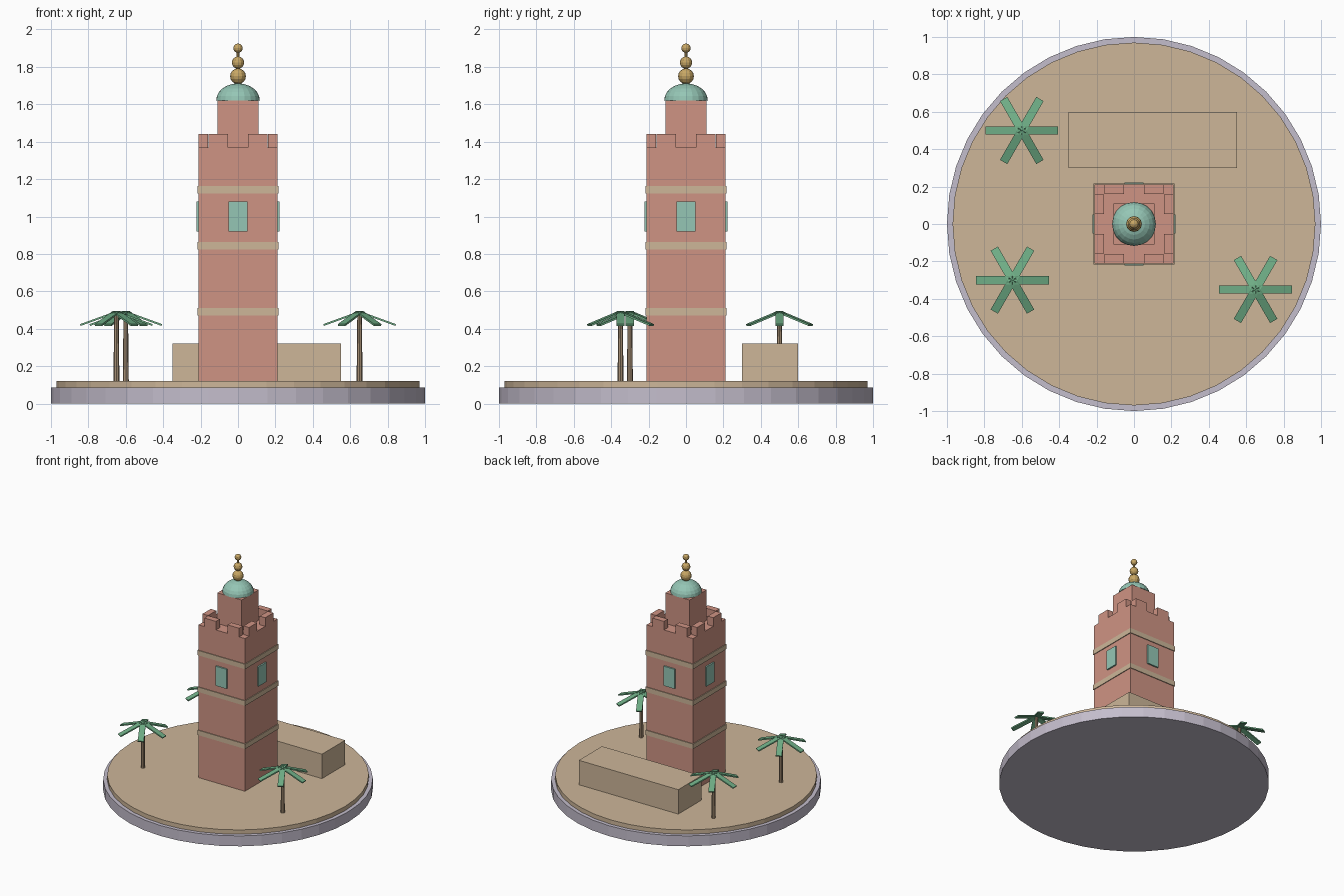
import bpy, math
from mathutils import Matrix, Vector

old = bpy.data.objects.get("Cube")
if old:
    bpy.data.objects.remove(old, do_unlink=True)


def material(name, hex_code):
    rgb = [int(hex_code[i:i + 2], 16) / 255 for i in (0, 2, 4)]
    col = [c / 12.92 if c < 0.04 else ((c + 0.055) / 1.055) ** 2.4 for c in rgb] + [1]
    m = bpy.data.materials.new(name)
    m.use_nodes = True
    m.diffuse_color = col
    m.node_tree.nodes["Principled BSDF"].inputs["Base Color"].default_value = col
    return m


STONE = material("pale_lavender_stone", "C4BDCC")
SAND = material("sand", "CDB699")
CLAY = material("terracotta", "CF9484")
TEAL = material("teal_tile", "95C6B5")
GOLD = material("gold", "C8A765")
BARK = material("palm_bark", "A58E74")
LEAF = material("palm_green", "6FAE86")


def finish(name, mat):
    ob = bpy.context.object
    ob.name = ob.data.name = name
    ob.data.materials.append(mat)
    return ob


def box(name, mat, x0, x1, y0, y1, z0, z1):
    bpy.ops.mesh.primitive_cube_add(size=1)
    ob = finish(name, mat)
    mid = Vector((x0 + x1, y0 + y1, z0 + z1)) / 2
    ob.data.transform(Matrix.Translation(mid)
                      @ Matrix.Diagonal((x1 - x0, y1 - y0, z1 - z0, 1)))
    return ob


def frustum(name, mat, sides, r0, r1, x, y, z0, z1):
    bpy.ops.mesh.primitive_cone_add(vertices=sides, radius1=r0, radius2=r1,
                                    depth=z1 - z0, location=(x, y, (z0 + z1) / 2))
    return finish(name, mat)


def turn(ob, quarter):
    ob.data.transform(Matrix.Rotation(quarter * math.pi / 2, 4, 'Z'))


# Round plinth and sandy ground
frustum("plinth", STONE, 40, 1, 1, 0, 0, 0, 0.085)
frustum("ground", SAND, 40, 0.97, 0.97, 0, 0, 0.085, 0.12)

# Prayer hall block behind the tower
box("hall", SAND, -0.35, 0.55, 0.3, 0.6, 0.12, 0.32)

# Tower shaft, lantern storey and string courses
W = 0.21
box("tower_shaft", CLAY, -W, W, -W, W, 0.12, 1.37)
box("lantern", CLAY, -0.11, 0.11, -0.11, 0.11, 1.37, 1.62)
for z in (0.49, 0.843, 1.143):
    box("string_course", SAND, -0.216, 0.216, -0.216, 0.216, z - 0.02, z + 0.02)

# Windows and battlements on all four sides
for q in range(4):
    turn(box("window", TEAL, -0.05, 0.05, -0.222, -0.2, 0.92, 1.08), q)
    for x in (-0.105, 0.105):
        turn(box("merlon", CLAY, x - 0.0525, x + 0.0525, -W, -0.16, 1.37, 1.44), q)

# Dome: upper half of a flattened sphere
bpy.ops.mesh.primitive_uv_sphere_add(segments=20, ring_count=12, radius=1)
dome = finish("dome", TEAL)
for v in dome.data.vertices:
    v.co.z = max(v.co.z, 0)
dome.data.transform(Matrix.Diagonal((0.117, 0.117, 0.092, 1)))
dome.location.z = 1.62

# Stacked gold finial balls on a rod
frustum("finial_rod", GOLD, 8, 0.008, 0.008, 0, 0, 1.7, 1.9)
for z, r in ((1.75, 0.042), (1.823, 0.033), (1.9, 0.025)):
    bpy.ops.mesh.primitive_uv_sphere_add(segments=12, ring_count=8, radius=r, location=(0, 0, z))
    finish("finial_ball", GOLD)

# Palms with six drooping flat fronds
for px, py in ((-0.6, 0.5), (-0.65, -0.3), (0.65, -0.35)):
    frustum("palm_trunk", BARK, 8, 0.016, 0.012, px, py, 0.12, 0.485)
    for k in range(6):
        frond = box("palm_frond", LEAF, 0, 0.205, -0.0225, 0.0225, -0.005, 0.005)
        frond.data.transform(Matrix.Translation((px, py, 0.49))
                             @ Matrix.Rotation(k * math.pi / 3, 4, 'Z')
                             @ Matrix.Rotation(math.radians(20), 4, 'Y'))
